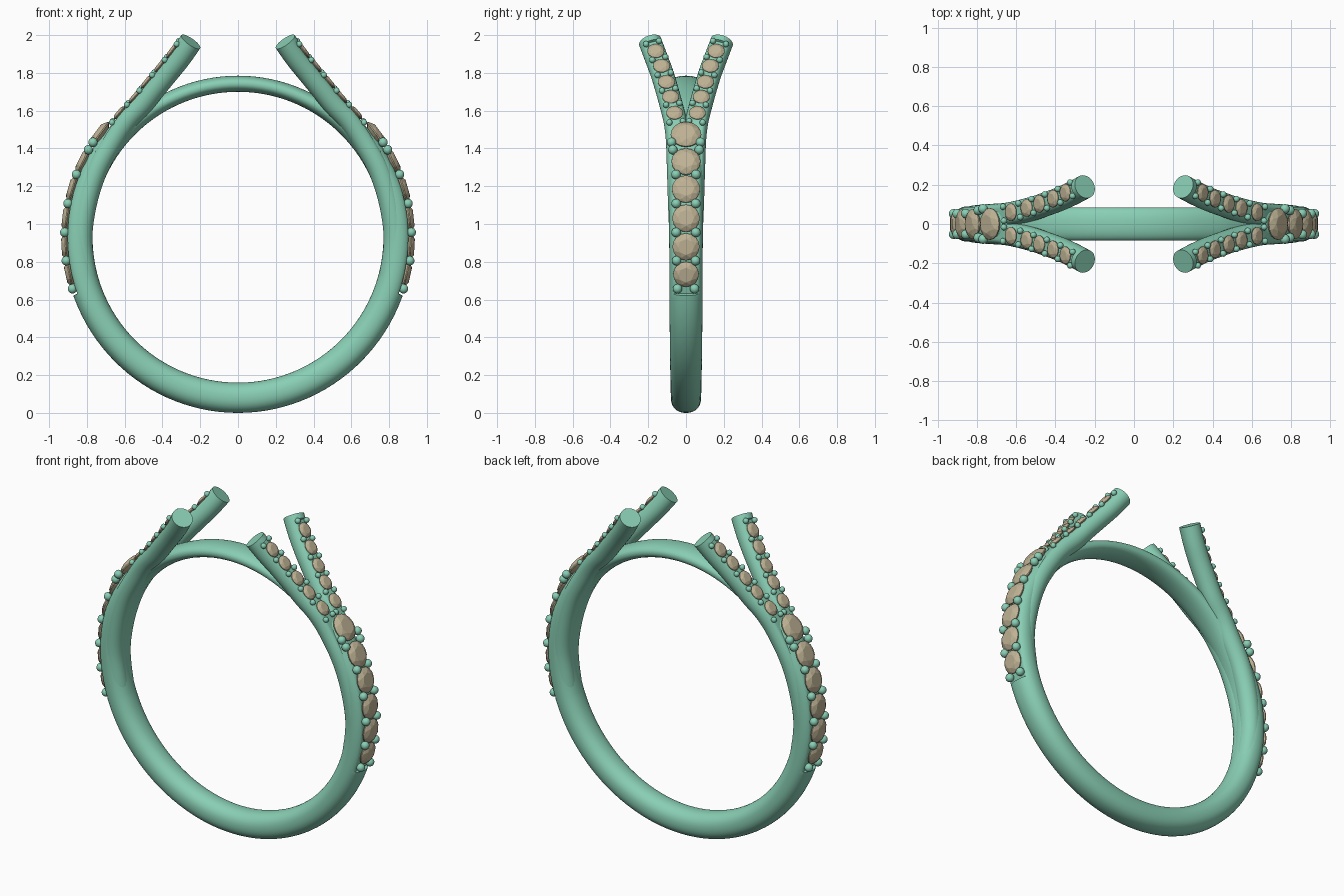
import bpy, bmesh, math
from mathutils import Vector, Matrix

if "Cube" in bpy.data.objects:
    bpy.data.objects.remove(bpy.data.objects["Cube"])

def material(name, col):
    m = bpy.data.materials.new(name)
    m.diffuse_color = (*col, 1)
    m.use_nodes = True
    m.node_tree.nodes["Principled BSDF"].inputs["Base Color"].default_value = m.diffuse_color
    return m

METAL = material("green_metal", (0.25, 0.62, 0.46))
STONE = material("tan_stone", (0.52, 0.45, 0.30))
CZ, INNER = 0.93, 0.77          # finger hole centre height and radius

def finish(name, bm, mat, smooth=True, mirror=None):
    bmesh.ops.recalc_face_normals(bm, faces=bm.faces)
    me = bpy.data.meshes.new(name)
    bm.to_mesh(me)
    bm.free()
    ob = bpy.data.objects.new(name, me)
    bpy.context.collection.objects.link(ob)
    me.materials.append(mat)
    if mirror:
        mod = ob.modifiers.new("Mirror", 'MIRROR')
        mod.use_axis = mirror
        mod.use_mirror_merge = False
    if smooth:
        bpy.ops.object.select_all(action='DESELECT')
        ob.select_set(True)
        bpy.context.view_layer.objects.active = ob
        bpy.ops.object.shade_smooth_by_angle(angle=math.radians(40))
    return ob

def loft(bm, rings, closed=False):
    vs = [[bm.verts.new(p) for p in r] for r in rings]
    n = len(vs[0])
    for i in range(len(vs) if closed else len(vs) - 1):
        a, b = vs[i], vs[(i + 1) % len(vs)]
        for j in range(n):
            k = (j + 1) % n
            bm.faces.new((a[j], a[k], b[k], b[j]))
    if not closed:
        bm.faces.new(vs[0])
        bm.faces.new(vs[-1])

def interp(table, a):
    for (a0, *p), (a1, *q) in zip(table, table[1:]):
        if a <= a1:
            t = (a - a0) / (a1 - a0)
            t = t * t * (3 - 2 * t)
            return [u + (v - u) * t for u, v in zip(p, q)]
    return table[-1][1:]

def spow(v, e):
    return math.copysign(abs(v) ** e, v)

# shank: angle, outer radius, half width (right half, mirrored by angle)
PROFILE = [(-90, .93, .08), (-20, .925, .087), (10, .925, .09), (36, .905, .09),
           (52, .862, .086), (66, .855, .085), (90, .855, .085)]
SEAT = -19.5                    # the stone seat is cut flat above this angle

def shank_ring(a, right, cut):
    outer, hw = interp(PROFILE, a)
    th = math.radians(a if right else 180 - a)
    ring = []
    for j in range(40):
        ph = 2 * math.pi * j / 40
        r = (INNER + outer) / 2 + (outer - INNER) / 2 * spow(math.cos(ph), .9)
        if cut:
            r = min(r, .902)
        ring.append((r * math.cos(th), hw * spow(math.sin(ph), .9), CZ + r * math.sin(th)))
    return ring

steps = [(-90 + 3 * i, False) for i in range(24)] + [(SEAT, False), (SEAT + .15, True)]
steps += [(-18 + 3 * i, True) for i in range(37)]
rings = [shank_ring(a, True, c) for a, c in steps]
rings += [shank_ring(a, False, c) for a, c in reversed(steps[1:-1])]
bm = bmesh.new()
loft(bm, rings, True)
finish("shank", bm, METAL)

# split arms: smooth path of tube centres
KEYS = [Vector(p) for p in [(.80, .02, .68), (.832, .026, .90), (.81, .034, 1.10), (.75, .04, 1.29),
        (.66, .046, 1.45), (.59, .059, 1.55), (.51, .08, 1.635), (.445, .102, 1.715),
        (.375, .128, 1.80), (.31, .158, 1.88), (.25, .19, 1.965)]]

def path(t):
    i = min(int(t), len(KEYS) - 2)
    u = t - i
    p0, p1, p2, p3 = (KEYS[max(0, min(len(KEYS) - 1, k))] for k in range(i - 1, i + 3))
    return .5 * (2 * p1 + (p2 - p0) * u + (2 * p0 - 5 * p1 + 4 * p2 - p3) * u * u
                 + (3 * p1 - p0 - 3 * p2 + p3) * u ** 3)

def frame(t):
    tan = (path(min(t + .02, 10)) - path(max(t - .02, 0))).normalized()
    side = Vector((0, 1, 0))
    side = (side - tan * side.dot(tan)).normalized()
    out = side.cross(tan).normalized()
    if out.x < 0:
        out = -out
    return path(t), tan, side, out

def arm_ring(t, cut):
    c, tan, side, out = frame(t)
    R = .061
    res = []
    for j in range(32):
        ph = 2 * math.pi * j / 32
        o = R * math.cos(ph)
        res.append(c + out * (min(o, .046) if cut else o) + side * R * math.sin(ph))
    return res

bm = bmesh.new()
loft(bm, [arm_ring(i * .2, True) for i in range(49)] + [arm_ring(t, False) for t in (9.63, 9.8, 10)])
finish("split_arm", bm, METAL, mirror=(True, True, False))

# stones: faceted cut with octagonal table, crown, girdle and pavilion
def stone(bm, pos, normal, along, r):
    side = along.cross(normal).normalized()
    def ring(rad, h, off):
        return [pos + normal * h + (along * math.cos(a) + side * math.sin(a)) * rad
                for a in (2 * math.pi * (j + off) / 16 for j in range(16))]
    def octo(rad, h, off):
        v = ring(rad, h, off)
        return [bm.verts.new(v[j]) for j in range(0, 16, 2)]
    table = octo(r * .58, r * .27, 0)
    mid = octo(r * .84, r * .15, 1)
    g = [[bm.verts.new(p) for p in ring(r, h, 0)] for h in (0, -r * .08)]
    tip = bm.verts.new(pos - normal * r * .75)
    bm.faces.new(table)
    for j in range(8):
        k = (j + 1) % 8
        a, b, c = 2 * j, 2 * j + 1, (2 * j + 2) % 16
        bm.faces.new((table[j], mid[j], table[k]))
        bm.faces.new((mid[j], g[0][c], mid[k], table[k]))
        bm.faces.new((mid[j], g[0][a], g[0][b]))
        bm.faces.new((mid[j], g[0][b], g[0][c]))
    for j in range(16):
        k = (j + 1) % 16
        bm.faces.new((g[0][j], g[1][j], g[1][k], g[0][k]))
        bm.faces.new((g[1][j], tip, g[1][k]))

def bead(bm, pos, r):
    bmesh.ops.create_uvsphere(bm, u_segments=14, v_segments=9, radius=r,
                              matrix=Matrix.Translation(pos))

def polar(a):
    a = math.radians(a)
    return Vector((math.cos(a), 0, math.sin(a))), Vector((-math.sin(a), 0, math.cos(a)))

# large stones and their beads up each side of the shank
gems, beads = bmesh.new(), bmesh.new()
CENTRE = Vector((0, 0, CZ))
for a, r in [(-12.4, .068), (-3.2, .072), (6.3, .073), (16.2, .075), (26, .077), (36.6, .081)]:
    n, t = polar(a)
    stone(gems, CENTRE + n * .916, n, t, r)
for a, y in [(-17.3, .045), (-7.8, .05), (1.6, .052), (11.2, .052), (21.2, .053),
             (30.3, .07), (33.2, .077)]:
    for s in (-1, 1):
        bead(beads, CENTRE + polar(a)[0] * .918 + Vector((0, s * y, 0)), .025)
finish("large_stones", gems, STONE, False, (True, False, False))
finish("large_beads", beads, METAL, True, (True, False, False))

# small stones and their beads along each arm
gems, beads = bmesh.new(), bmesh.new()
for i in range(5):
    c, tan, side, out = frame(5.05 + i)
    stone(gems, c + out * .055, out, tan, .045)
for i in range(6):
    c, tan, side, out = frame(4.55 + i * .995)
    for s in (-1, 1):
        bead(beads, c + out * .054 + side * s * .036, .0165)
finish("small_stones", gems, STONE, False, (True, True, False))
finish("small_beads", beads, METAL, True, (True, True, False))
